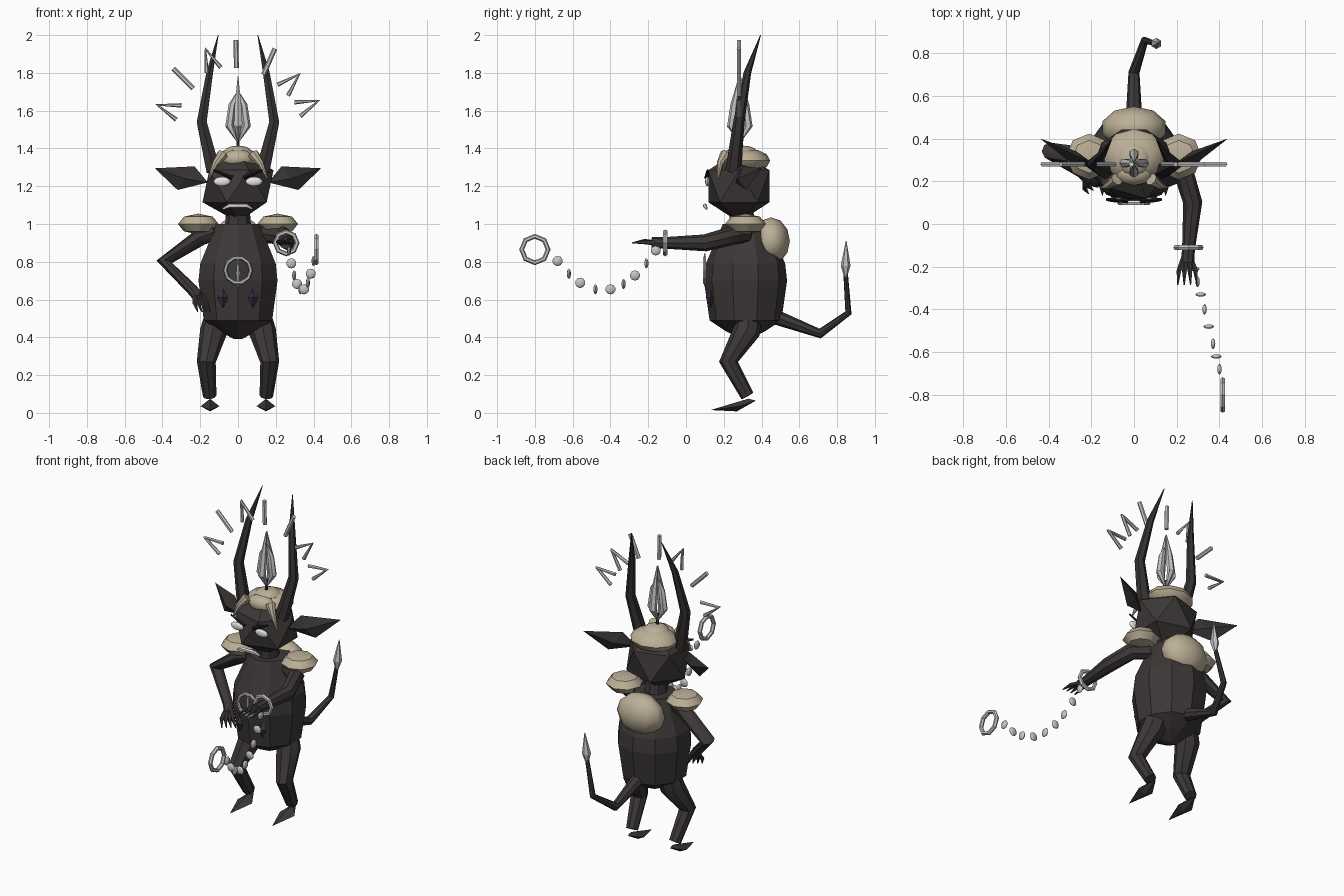
import bpy, bmesh, math
from mathutils import Vector, Matrix

if "Cube" in bpy.data.objects:
    bpy.data.objects.remove(bpy.data.objects["Cube"])


def material(name, rgb):
    m = bpy.data.materials.new(name)
    m.diffuse_color = (*rgb, 1)
    m.use_nodes = True
    m.node_tree.nodes["Principled BSDF"].inputs["Base Color"].default_value = m.diffuse_color
    return m


HIDE = material("dark_hide", (0.047, 0.039, 0.039))
HORN = material("dark_horn", (0.036, 0.031, 0.031))
WOOL = material("beige_wool", (0.5, 0.43, 0.31))
SILVER = material("silver", (0.56, 0.56, 0.56))
WHITE = material("pale_white", (0.8, 0.8, 0.8))
PURPLE = material("dark_purple", (0.04, 0.03, 0.06))
BLACK = material("brow_black", (0.012, 0.01, 0.01))


def finish(bm, name, mat, smooth=0):
    bmesh.ops.recalc_face_normals(bm, faces=bm.faces)
    me = bpy.data.meshes.new(name)
    bm.to_mesh(me)
    bm.free()
    me.materials.append(mat)
    ob = bpy.data.objects.new(name, me)
    bpy.context.collection.objects.link(ob)
    if smooth:
        bpy.ops.object.select_all(action='DESELECT')
        ob.select_set(True)
        bpy.context.view_layer.objects.active = ob
        bpy.ops.object.shade_smooth_by_angle(angle=math.radians(smooth))
    return ob


def tube(name, pts, radii, mat, ref=(1, 0, 0), n=8, smooth=40, closed=False):
    """Sweep an n-sided section along points."""
    bm = bmesh.new()
    pts = [Vector(p) for p in pts]
    k, rings = len(pts), []
    for i, p in enumerate(pts):
        if closed:
            t = pts[(i + 1) % k] - pts[i - 1]
        else:
            a = (p - pts[i - 1]).normalized() if i else Vector()
            b = (pts[i + 1] - p).normalized() if i < k - 1 else Vector()
            t = a + b
        u = t.cross(Vector(ref)).normalized()
        v = t.cross(u).normalized()
        rings.append([bm.verts.new(p + radii[i] * (u * math.cos(j * math.tau / n) + v * math.sin(j * math.tau / n)))
                      for j in range(n)])
    for i in range(k if closed else k - 1):
        r, q = rings[i], rings[(i + 1) % k]
        for j in range(n):
            bm.faces.new((r[j], r[(j + 1) % n], q[(j + 1) % n], q[j]))
    if not closed:
        bm.faces.new(rings[0])
        bm.faces.new(rings[-1])
    return finish(bm, name, mat, smooth)


def ring(name, c, r, minor, mat, u, v, n=8):
    c, u, v = Vector(c), Vector(u), Vector(v)
    pts = [c + r * (u * math.cos(i * math.tau / n) + v * math.sin(i * math.tau / n)) for i in range(n)]
    return tube(name, pts, [minor] * n, mat, u.cross(v), 6, 0, True)


def ball(name, c, size, mat, seg=10, rows=6, smooth=50):
    bm = bmesh.new()
    bmesh.ops.create_uvsphere(bm, u_segments=seg, v_segments=rows, radius=1,
                              matrix=Matrix.Translation(c) @ Matrix.Diagonal((*size, 1)))
    return finish(bm, name, mat, smooth)


def hull(name, pts, mat):
    bm = bmesh.new()
    for p in pts:
        bm.verts.new(p)
    bmesh.ops.convex_hull(bm, input=bm.verts)
    return finish(bm, name, mat)


def diamond(name, c, size, mat):
    c = Vector(c)
    axes = [Vector([s * size[k] if j == k else 0 for j in range(3)]) for k in range(3) for s in (1, -1)]
    return hull(name, [c + a for a in axes], mat)


# Barrel torso
tube("torso", [(0, 0.315, z) for z in (0.39, 0.43, 0.49, 0.70, 0.79, 1.0)],
     [0.02, 0.10, 0.19, 0.22, 0.21, 0.12], HIDE, n=10, smooth=0)
tube("neck", [(0, 0.3, 0.98), (0, 0.29, 1.1)], [0.07, 0.06], HIDE)

# Faceted head
bm = bmesh.new()
bmesh.ops.create_icosphere(bm, subdivisions=1, radius=1,
                           matrix=Matrix.Translation((0, 0.28, 1.2)) @ Matrix.Diagonal((0.21, 0.19, 0.19, 1)))
finish(bm, "head", HIDE)

# Paired parts
for s, side in ((-1, "right"), (1, "left")):
    tube(side + "_leg", [(s * .11, .33, .5), (s * .13, .32, .43), (s * .168, .225, .27), (s * .15, .325, .09)],
         [.07, .072, .05, .036], HIDE)
    x = s * .148
    hull(side + "_foot", [(x, .13, .015), (x, .37, .065), (x - .05, .28, .035), (x + .05, .28, .035),
                          (x, .33, .075), (x, .27, .008)], HIDE)
    tube(side + "_horn", [(s * .13, .25, 1.28), (s * .192, .28, 1.54), (s * .15, .325, 1.8), (s * .105, .395, 2.0)],
         [.042, .03, .02, .002], HORN, n=6, smooth=30)
    hull(side + "_ear", [(s * .16, .26, 1.22), (s * .44, .4, 1.295), (s * .23, .30, 1.305), (s * .32, .32, 1.18),
                         (s * .27, .34, 1.24), (s * .28, .275, 1.24)], HORN)
    ball(side + "_shoulder_wool", (s * .21, .315, 1.0), (.108, .108, .055), WOOL, 8, 4, 40)
    tube(side + "_wool_lock", [(s * .08, .21, 1.37), (s * .12, .18, 1.32), (s * .155, .17, 1.24)],
         [.03, .018, .004], WOOL)
    ball(side + "_eye", (s * .085, .113, 1.225), (.045, .012, .025), WHITE, 12, 6)
    tube(side + "_brow", [(s * .03, .108, 1.245), (s * .13, .115, 1.285)], [.012, .006], BLACK, (0, 1, 0), 4, 0)
    diamond(side + "_belly_mark", (s * .08, .13, .61), (.03, .025, .055), PURPLE)

# Downturned mouth
tube("mouth", [(-.08, .11, 1.08), (-.045, .1, 1.097), (.045, .1, 1.097), (.075, .11, 1.08)],
     [.006, .012, .012, .006], WHITE, (0, 1, 0), 6)

# Wool on the head and back
ball("head_wool", (0, .32, 1.335), (.145, .125, .065), WOOL)
ball("front_wool", (0, .24, 1.345), (.09, .06, .05), WOOL)
ball("wool_knob", (0, .3, 1.385), (.075, .075, .03), WOOL)
ball("back_wool", (0, .45, .91), (.155, .1, .125), WOOL)

# Bent arm resting on the hip
tube("right_arm", [(-.12, .3, .96), (-.2, .31, .93), (-.39, .34, .8), (-.24, .24, .65), (-.21, .21, .61)],
     [.045, .045, .042, .03, .028], HIDE, (0, 1, 0))
# Arm stretched forward
tube("left_arm", [(.14, .31, .95), (.23, .25, .94), (.275, .1, .9), (.255, -.12, .9), (.25, -.18, .9)],
     [.05, .05, .045, .03, .032], HIDE, (0, 0, 1))
for i in range(4):
    f = i - 1.5
    tube(f"right_finger_{i}", [(-.21 + f * .012, .21, .625), (-.2 + f * .02, .18 + f * .01, .58),
                               (-.18 + f * .022, .165 + f * .015, .535)], [.014, .012, .003], HIDE, n=5)
    tube(f"left_finger_{i}", [(.25 + f * .012, -.165, .9), (.25 + f * .026, -.22, .912 - abs(f) * .005),
                              (.25 + f * .03, -.285, .9)], [.014, .012, .003], HIDE, (0, 0, 1), 5)

# Shackle, chain and open ring
ring("wrist_shackle", (.255, -.11, .9), .058, .013, SILVER, (1, 0, 0), (0, 0, 1))
for i, y in enumerate((-.16, -.21, -.27, -.33, -.4, -.48, -.56, -.62, -.68)):
    size = (.011, .027, .027) if i % 2 == 0 else (.027, .011, .027)
    ball(f"chain_link_{i}", (.27 + (-.16 - y) * .25, y, .65 + .21 * ((y + .44) / .28) ** 2), size, SILVER, 8, 5)
ring("loose_shackle", (.415, -.8, .865), .07, .013, SILVER, (0, 1, 0), (0, 0, 1))

# Tail with a silver point
tube("tail", [(0, .44, .52), (0, .71, .42), (.05, .86, .53), (.1, .845, .74)], [.042, .026, .018, .012], HIDE)
tube("tail_tip", [(.1, .845, .72), (.105, .845, .78), (.115, .848, .91)], [.008, .026, .002], SILVER, n=6, smooth=0)

# Flame above the head, four bowed petals on a wick
tube("wick", [(0, .285, 1.38), (0, .285, 1.48)], [.008, .008], HORN, n=5)
for i in range(4):
    a = i * math.pi / 2 - math.pi / 2
    dx, dy, top = math.cos(a), math.sin(a), 1.78 if i % 2 == 0 else 1.7
    tube(f"flame_petal_{i}", [(dx * r, .285 + dy * r, z) for r, z in
                              ((.005, 1.44), (.045, 1.52), (.03, 1.63), (.004, top))],
         [.004, .023, .02, .002], SILVER, (-dy, dx, 0), 6, 30)

# Pendant ring and pin on the chest
ring("chest_ring", (0, .098, .755), .068, .01, SILVER, (1, 0, 0), (0, 0, 1), 10)
tube("chest_pin", [(0, .1, .67), (0, .098, .755), (0, .1, .845)], [.004, .009, .004], SILVER, n=6)

# Floating crown of alternating chevrons and plain bars
for i, (x, z) in enumerate(((-.37, 1.61), (-.29, 1.77), (-.15, 1.87), (-.01, 1.9), (.165, 1.86), (.28, 1.75), (.37, 1.63))):
    out = Vector((x, 0, z - 1.48)).normalized()
    across = Vector((out.z, 0, -out.x))
    c = Vector((x, .28, z))
    if i in (1, 3, 4):
        tube(f"crown_bar_{i}", [c - out * .075, c + out * .075], [.013, .013], SILVER, (0, 1, 0), 6)
    else:
        tube(f"crown_chevron_{i}", [c - out * .06 - across * .04, c + out * .06, c - out * .06 + across * .04],
             [.012] * 3, SILVER, (0, 1, 0), 6)
